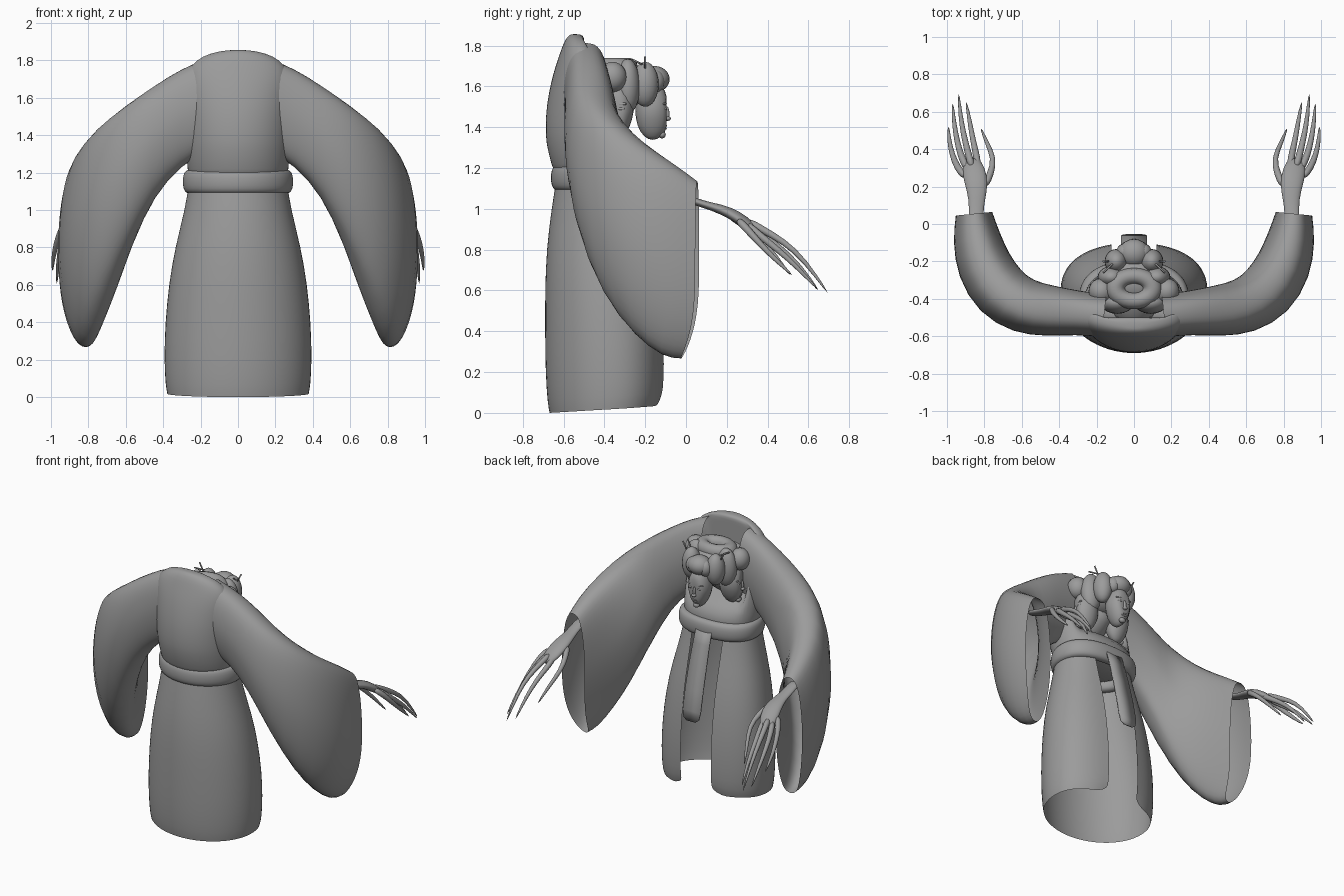
import bpy, bmesh, math
from mathutils import Vector, Matrix

cube = bpy.data.objects.get("Cube")
if cube:
    bpy.data.objects.remove(cube, do_unlink=True)

GREY = (0.33, 0.33, 0.33, 1)
mat = bpy.data.materials.new("stone grey")
mat.use_nodes = True
mat.diffuse_color = GREY
bsdf = next(n for n in mat.node_tree.nodes if n.type == 'BSDF_PRINCIPLED')
bsdf.inputs["Base Color"].default_value = GREY
bsdf.inputs["Roughness"].default_value = 0.7


def finish(name, bm, subdiv=0, mirror=False):
    """Turn a bmesh into a smooth grey object, with optional modifiers."""
    bmesh.ops.recalc_face_normals(bm, faces=bm.faces)
    mesh = bpy.data.meshes.new(name)
    bm.to_mesh(mesh)
    bm.free()
    mesh.materials.append(mat)
    for p in mesh.polygons:
        p.use_smooth = True
    ob = bpy.data.objects.new(name, mesh)
    bpy.context.collection.objects.link(ob)
    if mirror:
        ob.modifiers.new("mirror", 'MIRROR').use_mirror_merge = False
    if subdiv:
        m = ob.modifiers.new("smooth", 'SUBSURF')
        m.levels = m.render_levels = subdiv


def loft(bm, rings, wrap=True, loop=False, caps=False):
    """Skin a list of equal-length point rings."""
    vs = [[bm.verts.new(p) for p in r] for r in rings]
    n = len(vs[0])
    pairs = list(zip(vs, vs[1:])) + ([(vs[-1], vs[0])] if loop else [])
    for a, b in pairs:
        for i in range(n if wrap else n - 1):
            j = (i + 1) % n
            bm.faces.new((a[i], a[j], b[j], b[i]))
    if caps:
        bm.faces.new(vs[0])
        bm.faces.new(vs[-1])


def tube(bm, pts, radii, flat=1.0, seg=8):
    """Tapered tube along points; flat squashes it vertically."""
    pts = [Vector(p) for p in pts]
    rings = []
    for i, p in enumerate(pts):
        t = (pts[min(i + 1, len(pts) - 1)] - pts[max(i - 1, 0)]).normalized()
        side = t.cross(Vector((0, 0, 1))).normalized()
        up = side.cross(t)
        rings.append([p + radii[i] * (side * math.cos(a) + up * flat * math.sin(a))
                      for a in (2 * math.pi * k / seg for k in range(seg))])
    loft(bm, rings, caps=True)


def blobs(bm, items):
    """Ellipsoids given as (centre, radii)."""
    for loc, rad in items:
        m = Matrix.Translation(loc) @ Matrix.Diagonal((*rad, 1))
        bmesh.ops.create_uvsphere(bm, u_segments=20, v_segments=12, radius=1, matrix=m)


def soft(v, power):
    """Signed power, for boxier curves."""
    return math.copysign(abs(v) ** power, v)


BOXY = .86


def oval(z, rx, back, front, a):
    """Point on a horizontal egg; angle 0 is the open (+y) side, which is boxier."""
    mid = back + (front - back) * .55
    s, c = math.sin(a), math.cos(a)
    if c > 0:
        return (rx * soft(s, BOXY), mid + (front - mid) * c ** BOXY, z)
    return (rx * s, mid + (mid - back) * c, z)


# Skirt: open down the front, hem corners rounded
bm = bmesh.new()
rings = []
for z, rx, back, front in [(0, .38, -.67, -.12), (.05, .39, -.68, -.105), (.2, .397, -.69, -.10),
                           (.4, .391, -.692, -.105), (.6, .372, -.692, -.125), (.8, .338, -.685, -.16),
                           (1.0, .285, -.66, -.21), (1.15, .262, -.635, -.24)]:
    gap = math.asin((.12 / rx) ** (1 / BOXY))
    ring = []
    for k in range(33):
        a = gap + (2 * math.pi - 2 * gap) * k / 32
        lift = max(0, 1 - z / .4) * (.018 * (1 + math.cos(a)) + (.03 if k in (0, 32) else 0))
        ring.append(oval(z + lift, rx, back, front, a))
    rings.append(ring)
loft(bm, rings, wrap=False)
finish("robe_skirt", bm, 1)

# Upper robe: hunched, with a hollow at the neck on the front
bm = bmesh.new()
rings = [[oval(*r, 2 * math.pi * (k + .5) / 32) for k in range(32)] for r in
         [(1.12, .262, -.635, -.23), (1.22, .27, -.66, -.23), (1.32, .28, -.688, -.25),
          (1.42, .28, -.69, -.28), (1.52, .28, -.682, -.32), (1.62, .28, -.662, -.36),
          (1.7, .28, -.64, -.39), (1.77, .26, -.615, -.42), (1.825, .19, -.595, -.46),
          (1.85, .10, -.575, -.50), (1.856, .03, -.56, -.53)]]
loft(bm, rings, caps=True)
for v in bm.verts:
    if 1.4 < v.co.z < 1.84 and abs(v.co.x) < .21:
        v.co.y = min(v.co.y, -.5)
finish("robe_top", bm, 1)

# Sleeves: tall hanging sections swept round to the open cuff
bm = bmesh.new()
path = [(.16, -.49, .115, 1.815, 1.32), (.30, -.475, .118, 1.76, 1.24), (.45, -.465, .138, 1.665, 1.08),
        (.59, -.445, .152, 1.565, .80), (.715, -.368, .163, 1.455, .54), (.803, -.23, .153, 1.33, .365),
        (.842, -.08, .128, 1.23, .265), (.853, .03, .099, 1.14, .262)]
rings = []
for i, (x, y, w, top, bot) in enumerate(path):
    p, q = path[max(i - 1, 0)], path[min(i + 1, len(path) - 1)]
    t = Vector((q[0] - p[0], q[1] - p[1], 0)).normalized()
    n = Vector((t.y, -t.x, 0))
    along = i / 7
    ring = []
    for k in range(24):
        a = 2 * math.pi * k / 24
        c, s = math.cos(a), math.sin(a)
        low = max(0, -s)
        width = w * soft(c, .72) * (1 - .1 * low) - .035 * along * low ** 3
        lean = (.025 - .085 * low ** 3) * along ** 3
        ring.append(Vector((x, y, (top + bot) / 2 + (top - bot) / 2 * s)) + n * width + t * lean)
    rings.append(ring)
loft(bm, rings)
finish("sleeves", bm, 1, mirror=True)

# Belt: padded band
bm = bmesh.new()
rings = []
for k in range(40):
    ring = []
    for j in range(12):
        b = 2 * math.pi * j / 12
        r = .042 * soft(math.cos(b), .75)
        ring.append(oval(1.152 + .066 * soft(math.sin(b), .75),
                         .255 + r, -.622 - r, -.235 + r, 2 * math.pi * k / 40))
    rings.append(ring)
loft(bm, rings, loop=True)
finish("belt", bm, 1)

# Sash: thin strip hanging from the belt, rounded end
bm = bmesh.new()
rings = []
for y, z, w in [(-.2, 1.15, .062), (-.17, 1.06, .064), (-.13, .92, .068), (-.09, .76, .07),
                (-.062, .62, .07), (-.056, .57, .06), (-.054, .55, .035)]:
    rings.append([(-w, y, z), (w, y, z), (w, y - .009, z), (-w, y - .009, z)])
loft(bm, rings, caps=True)
finish("sash", bm)

# Hands: wrist and palm, then long thin fingers
bm = bmesh.new()
tube(bm, [(.845, -.05, 1.07), (.845, .06, 1.03), (.84, .13, 1.01), (.84, .21, .985),
          (.858, .29, .935), (.875, .35, .885)], [.042, .04, .045, .064, .066, .043], .45, 12)
for pts in [[(.80, .2, .98), (.765, .27, .93), (.747, .35, .87), (.785, .43, .78), (.82, .515, .67)],
            [(.835, .29, .935), (.84, .36, .88), (.862, .45, .82), (.88, .56, .72), (.898, .655, .59)],
            [(.865, .30, .94), (.885, .37, .90), (.912, .48, .84), (.928, .58, .75), (.938, .70, .58)],
            [(.89, .29, .93), (.925, .36, .87), (.948, .45, .80), (.962, .54, .72), (.97, .65, .60)],
            [(.90, .25, .95), (.945, .30, .90), (.972, .37, .82), (.988, .44, .75), (.992, .525, .67)]]:
    tube(bm, pts, [.023, .020, .016, .013, .004], 1)
finish("hands", bm, 1, mirror=True)


def face(name, loc, turn):
    """Mask-like face looking along +y before the turn."""
    bm = bmesh.new()
    blobs(bm, [((0, 0, 0), (.078, .085, .14))])
    for v in bm.verts:          # narrow jaw, flatten face plane
        if v.co.z < 0:
            v.co.x *= 1 + 1.8 * v.co.z
        v.co.y = min(v.co.y, .068)
    features = [((0, .068, -.012), (.010, .014, .036)), ((0, .074, -.036), (.016, .015, .011)),
                ((0, .060, -.072), (.025, .011, .006)), ((0, .058, -.084), (.021, .011, .007)),
                ((0, .046, -.115), (.024, .018, .018))]
    for s in (-1, 1):
        features += [((s * .033, .058, .012), (.02, .013, .009)),
                     ((s * .034, .056, .036), (.028, .013, .008))]
    blobs(bm, features)
    bm.transform(Matrix.Translation(loc) @ Matrix.Rotation(turn, 4, 'Z'))
    finish(name, bm)


face("front_face", (0, -.163, 1.478), 0)
face("left_face", (.13, -.335, 1.478), math.radians(-105))
face("right_face", (-.13, -.335, 1.478), math.radians(105))

# Neck joining the faces to the robe
bm = bmesh.new()
tube(bm, [(0, -.52, 1.40), (0, -.42, 1.48), (0, -.3, 1.56)], [.12, .11, .11], 1, 16)
finish("neck", bm, 1)

# Hair: large rounded bunches around the faces
bm = bmesh.new()
blobs(bm, [((.095, -.2, 1.61), (.062, .066, .11)), ((.12, -.285, 1.6), (.075, .06, .135)),
           ((.175, -.36, 1.645), (.068, .07, .075)), ((.09, -.42, 1.6), (.09, .06, .12)),
           ((.05, -.15, 1.625), (.045, .045, .055))])
finish("side_hair_bunches", bm, mirror=True)
bm = bmesh.new()
blobs(bm, [((0, -.155, 1.635), (.08, .075, .065)), ((0, -.31, 1.6), (.16, .13, .11))])
finish("middle_hair", bm)

# Top bun: dished ring
bm = bmesh.new()
rings = []
for k in range(28):
    a = 2 * math.pi * k / 28
    rings.append([((.098 + .052 * math.cos(b)) * math.sin(a),
                   -.345 + (.066 + .044 * math.cos(b)) * math.cos(a), 1.69 + .05 * math.sin(b))
                  for b in (2 * math.pi * j / 12 for j in range(12))])
loft(bm, rings, loop=True)
finish("top_bun", bm)

# Hair pins
bm = bmesh.new()
for a, b in [((.13, -.2, 1.68), (.165, -.2, 1.745)), ((.1, -.2, 1.70), (.165, -.26, 1.73))]:
    tube(bm, [a, b], [.005, .005], 1, 6)
finish("hair_pins", bm, mirror=True)
